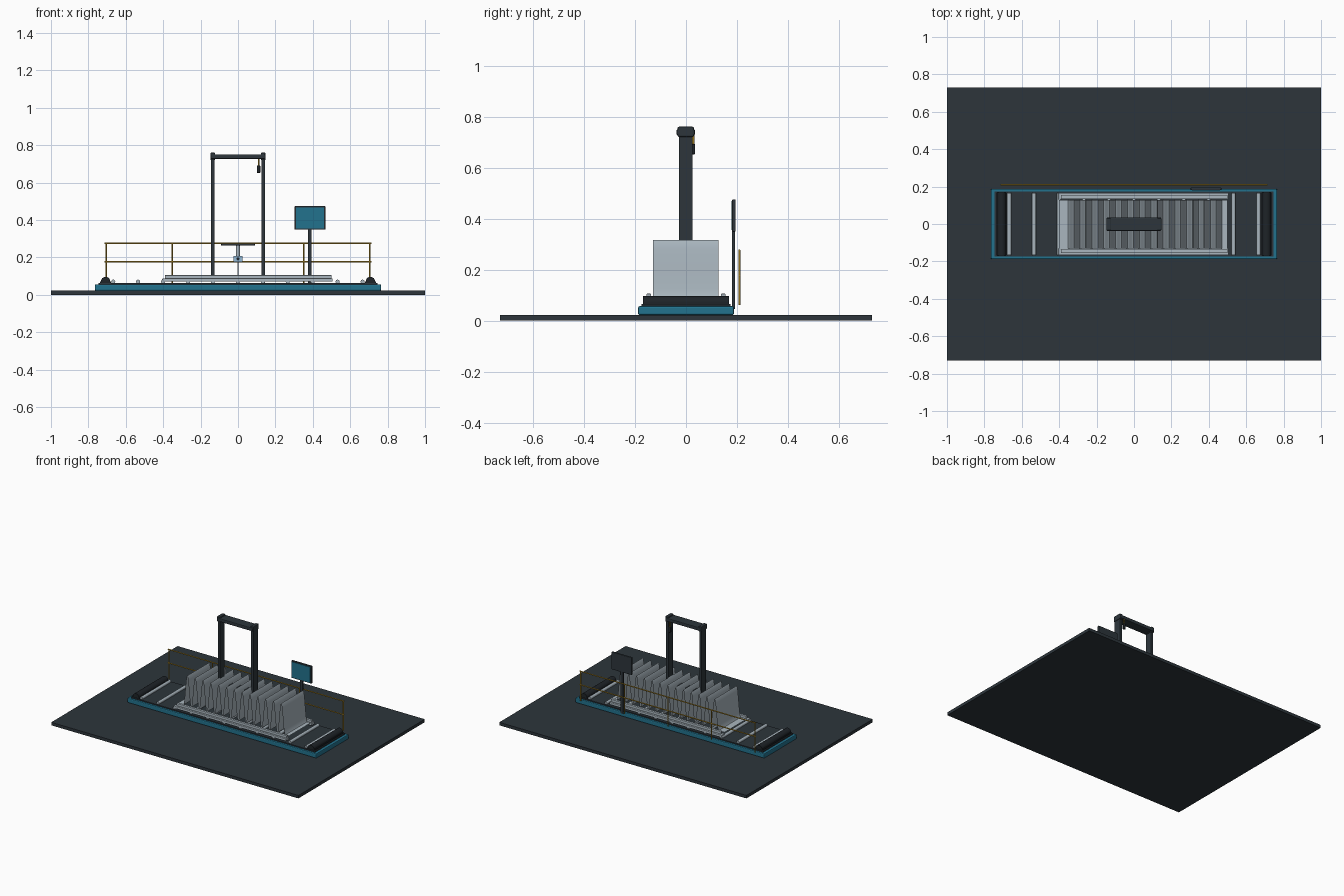
import bpy, bmesh, math
from mathutils import Matrix

if "Cube" in bpy.data.objects:
    bpy.data.objects.remove(bpy.data.objects["Cube"])


def mat(name, col):
    m = bpy.data.materials.new(name)
    m.diffuse_color = (*col, 1)
    m.use_nodes = True
    m.node_tree.nodes["Principled BSDF"].inputs["Base Color"].default_value = m.diffuse_color
    return m


CHARCOAL = mat("charcoal", (.026, .036, .044))
BLACK = mat("near_black", (.013, .017, .021))
BLUE = mat("teal_blue", (.016, .17, .27))
STEEL = mat("light_steel", (.40, .47, .52))
GOLD = mat("gold", (.52, .31, .025))
PALE = mat("pale_blue", (.30, .50, .68))


def finish(name, bm, m, smooth=False):
    me = bpy.data.meshes.new(name)
    bm.to_mesh(me)
    bm.free()
    me.materials.append(m)
    ob = bpy.data.objects.new(name, me)
    bpy.context.collection.objects.link(ob)
    if smooth:
        bpy.context.view_layer.objects.active = ob
        ob.select_set(True)
        bpy.ops.object.shade_smooth_by_angle(angle=math.radians(50))
        ob.select_set(False)
    return ob


def box(name, x, y, z, m, bevel=0):
    """Box from (min, max) pairs."""
    bm = bmesh.new()
    bmesh.ops.create_cube(bm, size=1)
    for v in bm.verts:
        for i, (a, b) in enumerate((x, y, z)):
            v.co[i] = (a + b) / 2 + v.co[i] * (b - a)
    if bevel:
        bmesh.ops.bevel(bm, geom=bm.edges[:], offset=bevel, segments=2,
                        profile=.5, affect='EDGES')
    return finish(name, bm, m)


def rod(name, center, r, length, axis, m, seg=16):
    """Cylinder along one axis."""
    rot = {'X': Matrix.Rotation(math.pi / 2, 4, 'Y'),
           'Y': Matrix.Rotation(math.pi / 2, 4, 'X'),
           'Z': Matrix.Identity(4)}[axis]
    bm = bmesh.new()
    bmesh.ops.create_cone(bm, cap_ends=True, segments=seg, radius1=r, radius2=r,
                          depth=length, matrix=Matrix.Translation(center) @ rot)
    return finish(name, bm, m, True)


# Floor slab and blue-edged bed
box("floor_slab", (-1, 1), (-.73, .73), (0, .022), CHARCOAL)
box("bed_frame", (-.765, .765), (-.188, .188), (.022, .056), BLUE, .006)
box("bed_deck", (-.745, .745), (-.175, .175), (.04, .064), CHARCOAL)

# End drums and rollers
for s in (-1, 1):
    rod("end_drum", (s * .708, 0, .071), .025, .336, 'Y', BLACK, 24)
    box("drum_bracket", (s * .708 - .03, s * .708 + .03), (-.168, .168),
        (.06, .072), BLACK)
for i in range(11):
    rod("roller", (-.667 + i * .1333, 0, .07), .011, .33, 'Y', STEEL)

# Side rails carrying the folded sheet
for s in (-1, 1):
    for name, a, b, z, xs in (("lower_rail", .13, .167, (.07, .087), (-.405, .505)),
                              ("upper_rail", .137, .155, (.087, .105), (-.39, .5))):
        box(name, xs, sorted((s * a, s * b)), z, STEEL, .002)

# Thin corrugated sheet, flat at both ends
LOW, HIGH, PITCH, FIRST, COUNT = .092, .315, .0633, -.32, 13
start, stop = FIRST - PITCH / 2, FIRST + PITCH * (COUNT - .5)
steps = COUNT * 16
profile = [(-.4, LOW)]
for i in range(steps + 1):
    t = i / steps
    wave = (1 - math.cos(2 * math.pi * COUNT * t)) / 2
    profile.append((start + (stop - start) * t, LOW + (HIGH - LOW) * wave))
profile.append((.5, LOW))
bm = bmesh.new()
rows = [[bm.verts.new((x, y, z)) for y in (-.13, .127)] for x, z in profile]
for p, q in zip(rows, rows[1:]):
    bm.faces.new((p[0], q[0], q[1], p[1]))
finish("corrugated_sheet", bm, STEEL, True)

# Gantry
for s in (-1, 1):
    box("gantry_post", (s * .135 - .009, s * .135 + .009), (-.027, .025),
        (.062, .74), CHARCOAL)
    box("gantry_cap", (s * .135 - .013, s * .135 + .013), (-.033, .031),
        (.72, .76), CHARCOAL, .005)
box("gantry_beam", (-.147, .145), (-.037, .035), (.726, .751), CHARCOAL, .005)

# Pull cord with grip
rod("pull_cord", (.11, .029, .71), .004, .05, 'Z', GOLD, 8)
box("pull_grip", (.101, .119), (.022, .036), (.652, .692), BLACK, .003)

# Centre sensor: top plate, stem and small housing
box("sensor_plate", (-.09, .09), (-.025, .025), (.263, .275), CHARCOAL, .002)
rod("sensor_stem", (0, 0, .235), .01, .06, 'Z', STEEL)
rod("sensor_rod", (0, 0, .135), .003, .1, 'Z', STEEL, 8)
box("sensor_housing", (-.025, .025), (-.022, .022), (.176, .208), PALE, .002)
rod("sensor_lens", (0, -.024, .192), .008, .006, 'Y', BLACK)

# Control screen behind the bed
box("screen_post", (.375, .394), (.18, .192), (.045, .37), CHARCOAL)
box("screen_case", (.303, .467), (.181, .195), (.348, .475), CHARCOAL, .003)
box("screen_panel", (.31, .46), (.178, .183), (.355, .468), BLUE)

# Handrail
for z in (.275, .176):
    rod("handrail_bar", (0, .209, z), .004, 1.425, 'X', GOLD, 8)
for i in range(5):
    rod("handrail_post", (-.705 + i * .3525, .209, .168), .004, .216, 'Z', GOLD, 8)
